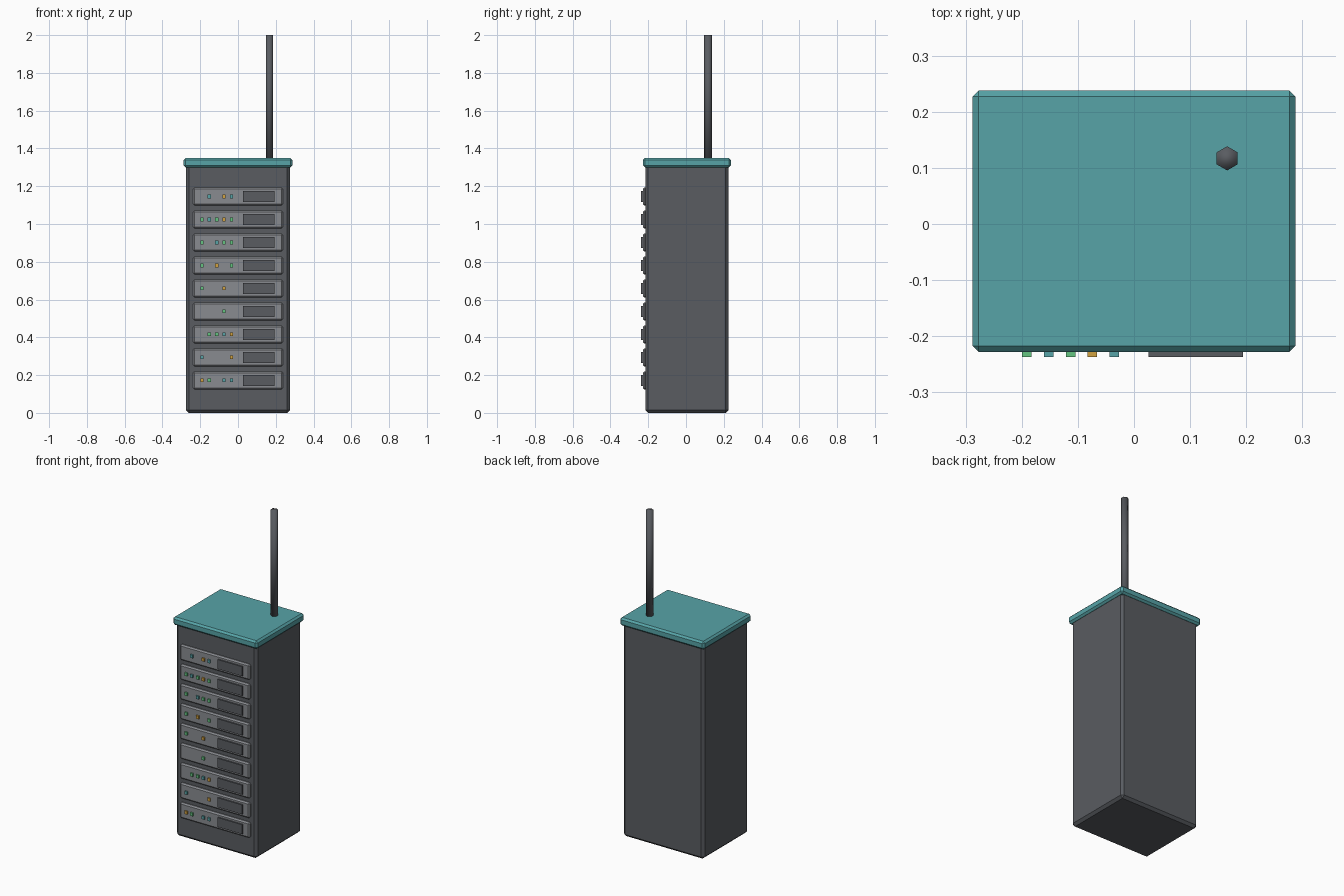
import bpy

if "Cube" in bpy.data.objects:
    bpy.data.objects.remove(bpy.data.objects["Cube"])

def material(name, rgb):
    m = bpy.data.materials.new(name)
    m.diffuse_color = (*rgb, 1)
    m.use_nodes = True
    m.node_tree.nodes["Principled BSDF"].inputs["Base Color"].default_value = m.diffuse_color
    return m

DARK = material("dark grey", (0.10, 0.107, 0.12))
GREY = material("panel grey", (0.25, 0.26, 0.28))
TEAL = material("teal", (0.095, 0.37, 0.39))
GREEN = material("light green", (0.13, 0.56, 0.22))
AMBER = material("amber", (0.65, 0.36, 0.05))
LEDS = {"t": TEAL, "g": GREEN, "o": AMBER}

def box(name, lo, hi, mat, bevel=0):
    """Box between two corners, with optional chamfered edges."""
    bpy.ops.mesh.primitive_cube_add(size=1, location=[(a + b) / 2 for a, b in zip(lo, hi)])
    ob = bpy.context.object
    ob.name = name
    ob.scale = [b - a for a, b in zip(lo, hi)]
    bpy.ops.object.transform_apply(location=False, rotation=False, scale=True)
    ob.data.materials.append(mat)
    if bevel:
        mod = ob.modifiers.new("chamfer", 'BEVEL')
        mod.width, mod.segments = bevel, 1
    return ob

# Cabinet and lid
box("cabinet", (-0.275, -0.215, 0), (0.275, 0.225, 1.32), DARK, 0.015)
box("lid", (-0.288, -0.228, 1.30), (0.288, 0.238, 1.35), TEAL, 0.011)

# Antenna: six-sided rod, fully smooth shaded
bpy.ops.mesh.primitive_cylinder_add(vertices=6, radius=0.0215, depth=0.65,
                                    location=(0.166, 0.117, 1.675))
antenna = bpy.context.object
antenna.name = "antenna"
antenna.data.materials.append(DARK)
bpy.ops.object.shade_smooth()

# Server units, bottom to top; each string gives the lamps in five slots
rows = ["og.tt", "t...o", ".ggto", "...g.", "g..o.",
        "g.o.g", "g.tgg", "gtgog", ".t.ot"]
for i, lamps in enumerate(rows):
    z = 0.172 + i * 0.1217
    box(f"server_unit_{i}", (-0.2375, -0.228, z - 0.048), (0.2375, -0.205, z + 0.048), GREY, 0.008)
    box(f"screen_{i}", (0.026, -0.237, z - 0.029), (0.194, -0.222, z + 0.029), DARK)
    for slot, kind in enumerate(lamps):
        if kind in LEDS:
            x = -0.191 + slot * 0.039
            box(f"lamp_{i}_{slot}", (x - 0.0085, -0.237, z - 0.0095),
                (x + 0.0085, -0.222, z + 0.0095), LEDS[kind])
